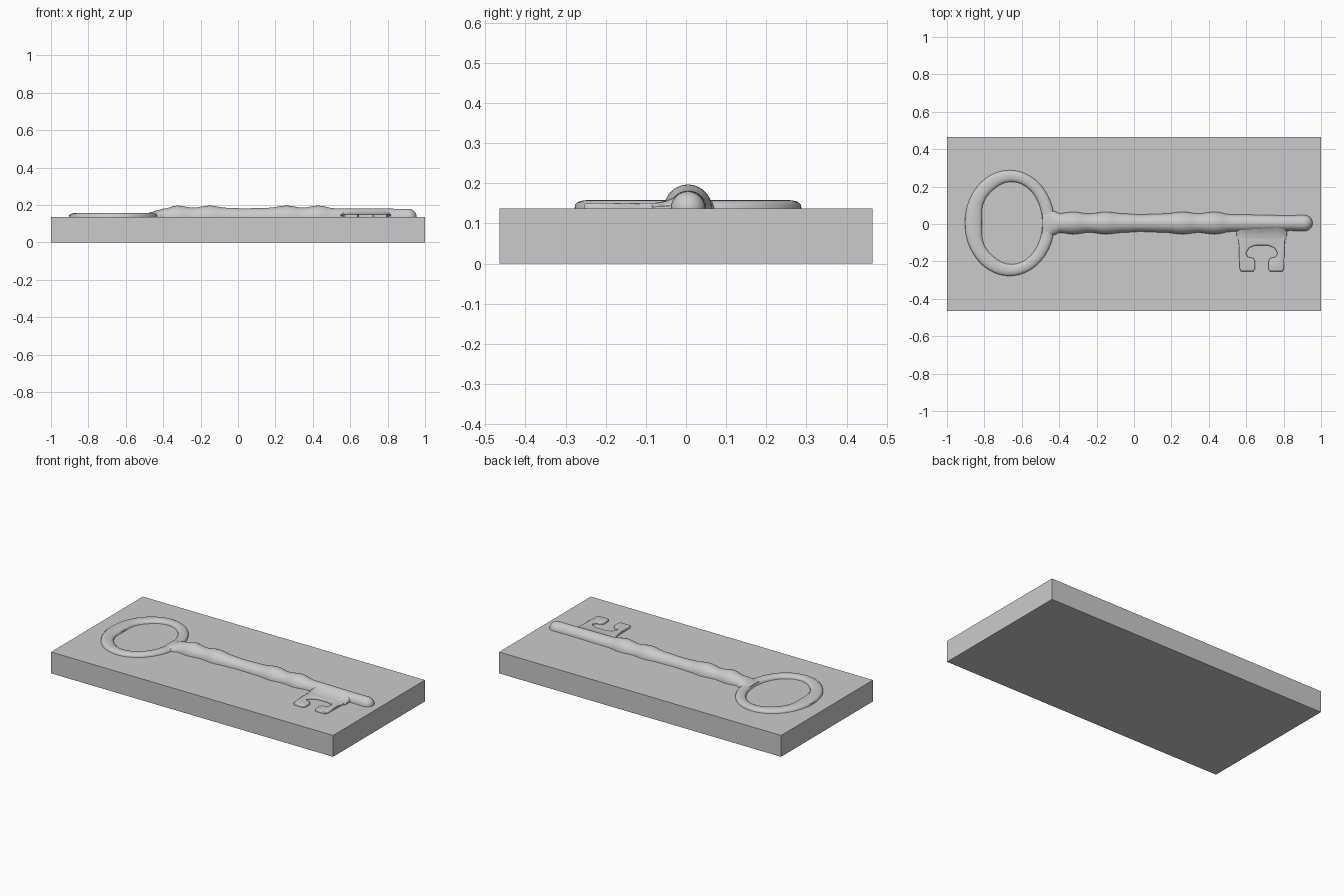
import bpy, bmesh, math

if "Cube" in bpy.data.objects:
    bpy.data.objects.remove(bpy.data.objects["Cube"])

TOP = 0.137      # upper face of the plate
CY = 0.005       # centre line of the key


def finish(name, bm, smooth=True):
    bmesh.ops.recalc_face_normals(bm, faces=bm.faces[:])
    mesh = bpy.data.meshes.new(name)
    bm.to_mesh(mesh)
    bm.free()
    ob = bpy.data.objects.new(name, mesh)
    bpy.context.collection.objects.link(ob)
    if smooth:
        bpy.ops.object.select_all(action='DESELECT')
        ob.select_set(True)
        bpy.context.view_layer.objects.active = ob
        bpy.ops.object.shade_smooth_by_angle(angle=math.radians(40))
    return ob


def loft(name, sections, wrap=False):
    # Skin a row of equal-length open sections; buried underside is closed
    bm = bmesh.new()
    rows = [[bm.verts.new(p) for p in s] for s in sections]
    pairs = list(zip(rows, rows[1:]))
    if wrap:
        pairs.append((rows[-1], rows[0]))
    for a, b in pairs:
        n = len(a)
        for i in range(n):
            j = (i + 1) % n
            bm.faces.new((a[i], a[j], b[j], b[i]))
    if not wrap:
        bm.faces.new(rows[0])
        bm.faces.new(rows[-1])
    return finish(name, bm)


def smoothed(stations, steps):
    # Cosine interpolation between profile stations
    out = []
    for a, b in zip(stations, stations[1:]):
        for k in range(steps):
            t = (1 - math.cos(math.pi * k / steps)) / 2
            out.append([a[0] + (b[0] - a[0]) * k / steps]
                       + [p + (q - p) * t for p, q in zip(a[1:], b[1:])])
    return out + [list(stations[-1])]


# Base plate
bm = bmesh.new()
bmesh.ops.create_cube(bm, size=1)
for v in bm.verts:
    v.co.x *= 2
    v.co.y *= 0.93
    v.co.z = (v.co.z + 0.5) * TOP
finish("base_plate", bm, smooth=False)

# Oval bow of the key, slightly heavier and wavy on the left
sections = []
for k in range(72):
    a = 2 * math.pi * k / 72
    c, s = math.cos(a), math.sin(a)
    left = max(0, -c)
    outer = (-0.665 + 0.24 * c, CY + 0.283 * s)
    wave = 0.008 * left * math.cos(5 * (a - math.pi))
    inner = (-0.655 + (0.165 - wave) * c, CY + 0.220 * s)
    sec = []
    for i in range(11):
        b = math.pi * i / 10
        t = (1 - math.cos(b)) / 2
        h = 0.021 * math.sin(b) ** 0.7 if 0 < i < 10 else -0.003
        sec.append((outer[0] + (inner[0] - outer[0]) * t,
                    outer[1] + (inner[1] - outer[1]) * t, TOP + h))
    sections.append(sec)
loft("bow_ring", sections, wrap=True)

# Shank: x, half width, height; flare at the bow, swellings, round tip
stations = [(-0.488, 0.095, 0.018), (-0.46, 0.085, 0.026), (-0.43, 0.064, 0.036),
            (-0.395, 0.052, 0.044), (-0.325, 0.060, 0.060), (-0.24, 0.050, 0.049),
            (-0.15, 0.060, 0.060), (-0.06, 0.051, 0.048), (0.03, 0.046, 0.045),
            (0.16, 0.050, 0.048), (0.26, 0.060, 0.060), (0.345, 0.051, 0.049),
            (0.43, 0.060, 0.060), (0.52, 0.046, 0.045), (0.84, 0.041, 0.043),
            (0.91, 0.043, 0.043)]
profile = smoothed(stations, 4)
for k in range(1, 8):
    a = math.pi / 2 * k / 7
    r = max(0.043 * math.cos(a), 0.002)
    profile.append([0.91 + 0.045 * math.sin(a), r, r])
sections = []
for x, w, h in profile:
    sec = [(x, CY + w, TOP - 0.003)]
    sec += [(x, CY + w * math.cos(math.pi * i / 14),
             TOP + h * math.sin(math.pi * i / 14)) for i in range(15)]
    sec.append((x, CY - w, TOP - 0.003))
    sections.append(sec)
loft("shank", sections)

# Bit with an arched notch: mirrored half outline, extruded and rounded
XC = 0.683
half = [(0.136, -0.030), (0.132, -0.055), (0.124, -0.085), (0.121, -0.15),
        (0.119, -0.235), (0.112, -0.253), (0.045, -0.253), (0.036, -0.24),
        (0.035, -0.20), (0.045, -0.183), (0.075, -0.175), (0.084, -0.155),
        (0.068, -0.128), (0.035, -0.114)]
outline = [(XC + x, y) for x, y in half] + [(XC - x, y) for x, y in reversed(half)]
bm = bmesh.new()
face = bm.faces.new([bm.verts.new((x, y, TOP - 0.003)) for x, y in outline])
new = bmesh.ops.extrude_face_region(bm, geom=[face])["geom"]
tops = [g for g in new if isinstance(g, bmesh.types.BMVert)]
for v in tops:
    v.co.z = TOP + 0.014
rim = [e for e in bm.edges if all(v in tops for v in e.verts)]
bmesh.ops.bevel(bm, geom=rim, offset=0.006, segments=3, profile=0.5,
                affect='EDGES', clamp_overlap=True)
finish("bit", bm)

# Fillet blending the bit into the shank
sections = []
for x, k in ((0.548, 0.3), (0.562, 0.9), (0.60, 1), (0.766, 1), (0.804, 0.9), (0.818, 0.3)):
    sections.append([(x, -0.015, TOP - 0.003), (x, -0.020, TOP + 0.034 * k),
                     (x, -0.040, TOP + 0.023 * k), (x, -0.060, TOP + 0.017 * k),
                     (x, -0.085, TOP + 0.013 * k), (x, -0.085, TOP - 0.003)])
loft("bit_fillet", sections)
